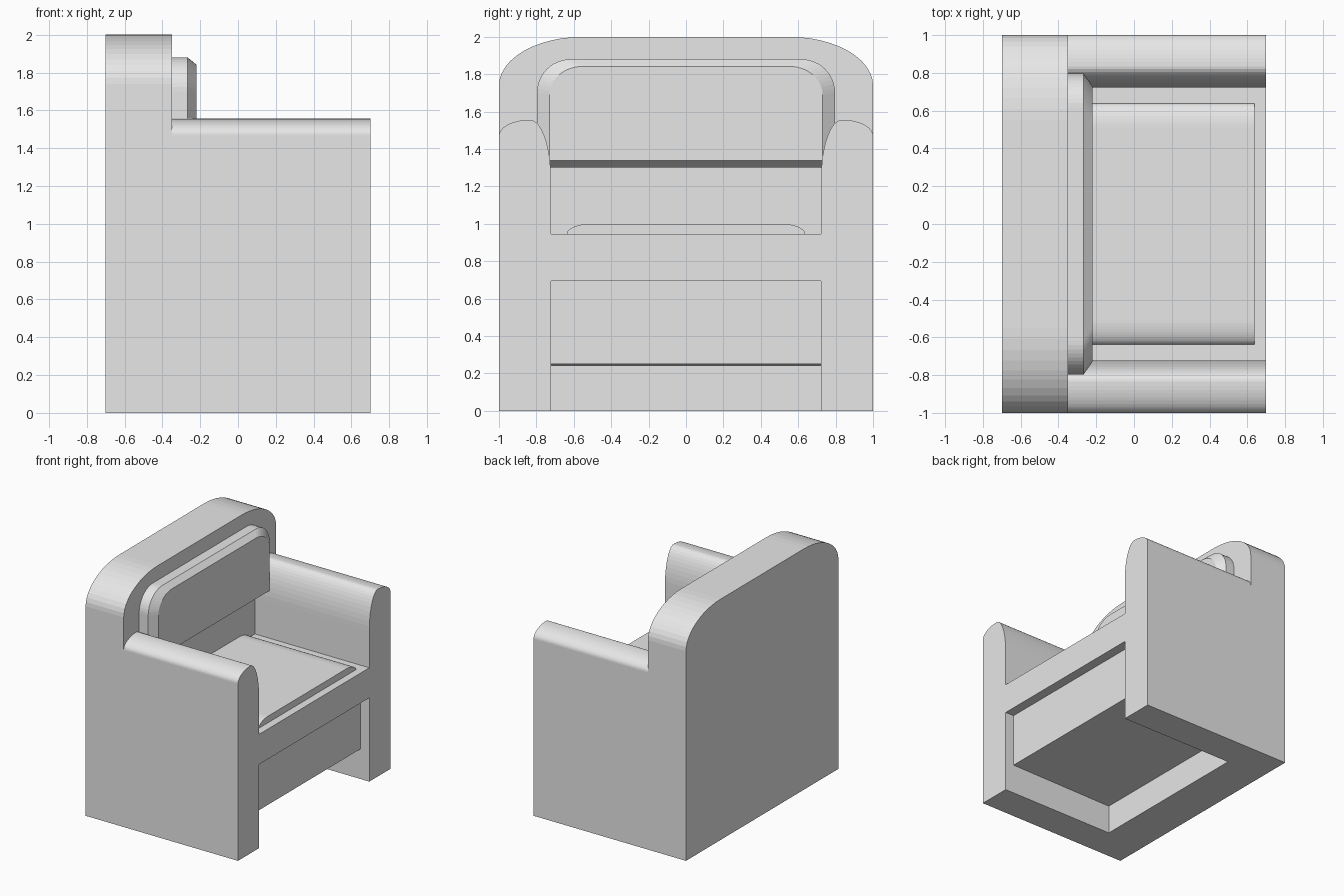
import bpy
import bmesh
from math import sin, cos, pi

cube = bpy.data.objects.get("Cube")
if cube:
    bpy.data.objects.remove(cube, do_unlink=True)

# One plain upholstery colour
grey = bpy.data.materials.new("light grey")
grey.use_nodes = True
grey.diffuse_color = (0.8, 0.8, 0.8, 1)
grey.node_tree.nodes["Principled BSDF"].inputs["Base Color"].default_value = (0.8, 0.8, 0.8, 1)


def loft(name, rings):
    """Join matching rings of points into a closed solid."""
    bm = bmesh.new()
    loops = [[bm.verts.new(p) for p in ring] for ring in rings]
    n = len(loops[0])
    for a, b in zip(loops, loops[1:]):
        for i in range(n):
            j = (i + 1) % n
            bm.faces.new((a[i], a[j], b[j], b[i]))
    bm.faces.new(loops[0][::-1])
    bm.faces.new(loops[-1])
    bmesh.ops.recalc_face_normals(bm, faces=bm.faces)
    mesh = bpy.data.meshes.new(name)
    bm.to_mesh(mesh)
    bm.free()
    mesh.materials.append(grey)
    obj = bpy.data.objects.new(name, mesh)
    bpy.context.collection.objects.link(obj)
    return obj


def arc(cy, cz, ry, rz, start, end, steps=12):
    """Elliptical arc in the y-z plane, angles in quarter turns."""
    angles = [(start + (end - start) * i / steps) * pi / 2 for i in range(steps + 1)]
    return [(cy + ry * cos(a), cz + rz * sin(a)) for a in angles]


def arched(half, bottom, top, ry, rz):
    """Panel outline with two rounded top corners."""
    cy, cz = half - ry, top - rz
    return ([(-half, bottom), (half, bottom)]
            + arc(cy, cz, ry, rz, 0, 1) + arc(-cy, cz, ry, rz, 1, 2))


def at_x(x, outline):
    return [(x, y, z) for y, z in outline]


# Tall rounded back
back_outline = arched(1.0, 0, 2.0, 0.45, 0.26)
loft("back", [at_x(x, back_outline) for x in (-0.7, -0.35)])

# Arms with a steep inner curve and a shallow outer curve
for side, name in ((1, "left_arm"), (-1, "right_arm")):
    outline = ([(0.723, 0), (1.0, 0)]
               + arc(0.835, 1.47, 0.165, 0.086, 0, 1)
               + arc(0.835, 1.25, 0.112, 0.306, 1, 2)[1:])
    outline = [(side * y, z) for y, z in outline]
    loft(name, [at_x(x, outline) for x in (-0.35, 0.7)])

# Seat with its recessed lower front panel
seat_side = [(-0.35, 0.24), (0.62, 0.25), (0.62, 0.695),
             (0.7, 0.695), (0.7, 0.945), (-0.35, 0.945)]
loft("seat", [[(x, y, z) for x, z in seat_side] for y in (-0.723, 0.723)])

# Thin seat cushion with rounded sides
cushion = arched(0.637, 0.945, 1.0, 0.13, 0.054)
loft("seat_cushion", [at_x(x, cushion) for x in (-0.35, 0.637)])

# Back cushion with a bevelled front edge
outer = arched(0.797, 1.3, 1.88, 0.18, 0.18)
inner = arched(0.73, 1.338, 1.842, 0.18, 0.15)
loft("back_cushion", [at_x(-0.35, outer), at_x(-0.267, outer), at_x(-0.22, inner)])
